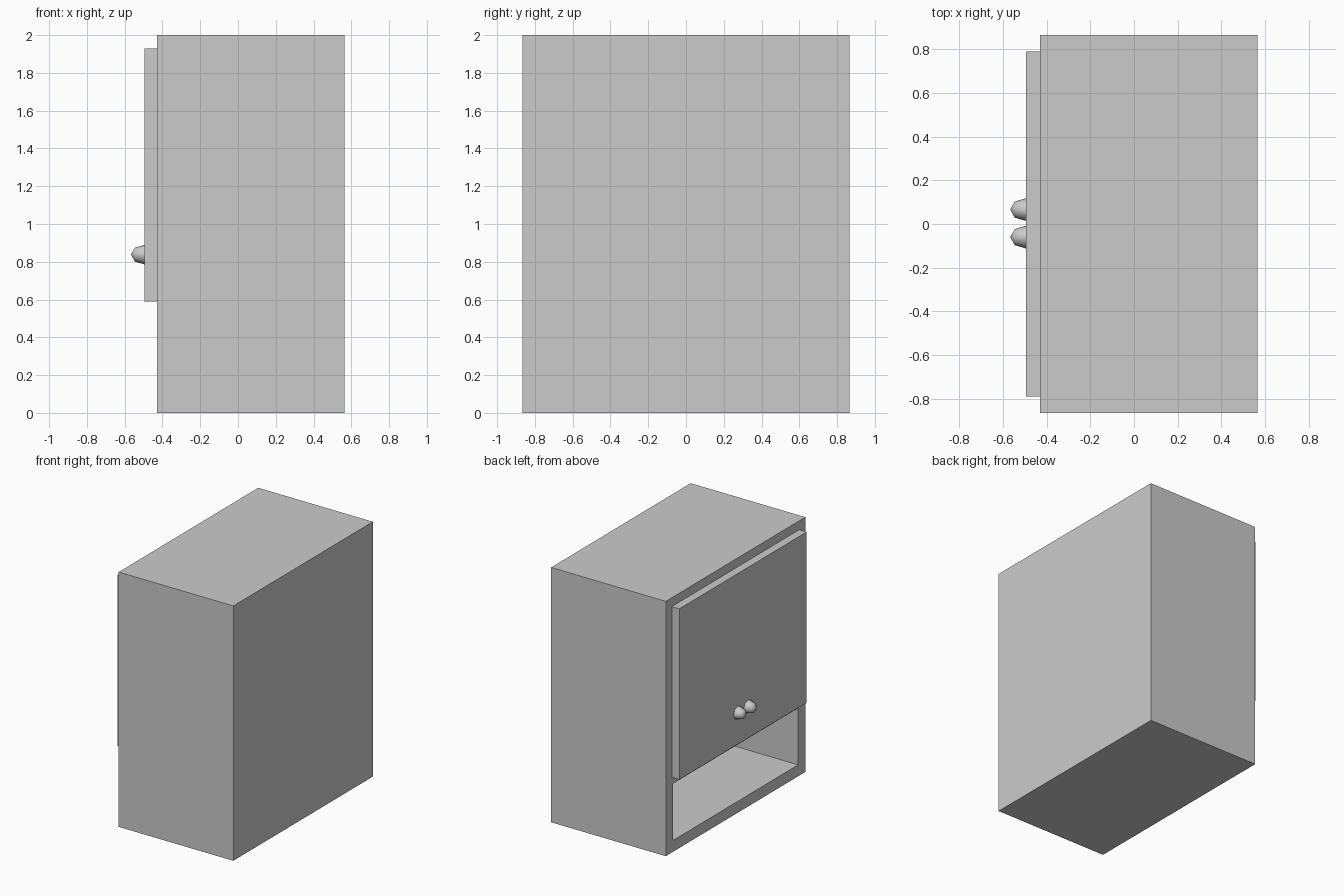
import bpy
from math import radians

old = bpy.data.objects.get("Cube")
if old:
    bpy.data.objects.remove(old, do_unlink=True)

grey = bpy.data.materials.new("light_grey")
grey.use_nodes = True
colour = (0.6, 0.6, 0.6, 1)
grey.diffuse_color = colour
grey.node_tree.nodes["Principled BSDF"].inputs["Base Color"].default_value = colour


def box(name, low, high):
    """Box spanning two opposite corners."""
    bpy.ops.mesh.primitive_cube_add(size=1)
    ob = bpy.context.object
    ob.name = name
    ob.location = [(a + b) / 2 for a, b in zip(low, high)]
    ob.scale = [b - a for a, b in zip(low, high)]
    bpy.ops.object.transform_apply(location=True, rotation=False, scale=True)
    ob.data.materials.append(grey)
    return ob


FRONT, BACK = -0.43, 0.565
HALF, TOP, WALL = 0.865, 2.0, 0.09
INNER = HALF - WALL

# Cabinet shell with a closed upper compartment and an open lower niche
cabinet = box("cabinet", (FRONT, -HALF, 0), (BACK, HALF, TOP))
for name, bottom, top in (("niche_cutter", WALL, 0.535),
                          ("compartment_cutter", 0.61, TOP - WALL)):
    cutter = box(name, (FRONT - 0.1, -INNER, bottom), (BACK - WALL, INNER, top))
    cutter.hide_render = True
    cutter.hide_set(True)
    cutter.display_type = 'WIRE'
    cut = cabinet.modifiers.new(name, 'BOOLEAN')
    cut.operation = 'DIFFERENCE'
    cut.solver = 'EXACT'
    cut.object = cutter

# Apply the cuts, then drop the cutters
bpy.context.view_layer.objects.active = cabinet
for cut in list(cabinet.modifiers):
    cutter = cut.object
    bpy.ops.object.modifier_apply(modifier=cut.name)
    bpy.data.objects.remove(cutter, do_unlink=True)

# Door slab over the upper compartment
DOOR = -0.495
box("door", (DOOR, -0.79, 0.59), (FRONT, 0.79, 1.93))

# Pair of pointed knobs, half sunk into the door
for name, y in (("knob_left", -0.06), ("knob_right", 0.066)):
    bpy.ops.mesh.primitive_uv_sphere_add(segments=8, ring_count=4, radius=1,
                                         location=(DOOR, y, 0.838),
                                         rotation=(0, radians(90), 0))
    knob = bpy.context.object
    knob.name = name
    knob.scale = (0.052, 0.052, 0.072)
    bpy.ops.object.transform_apply(location=False, rotation=True, scale=True)
    bpy.ops.object.shade_smooth()
    knob.data.materials.append(grey)
